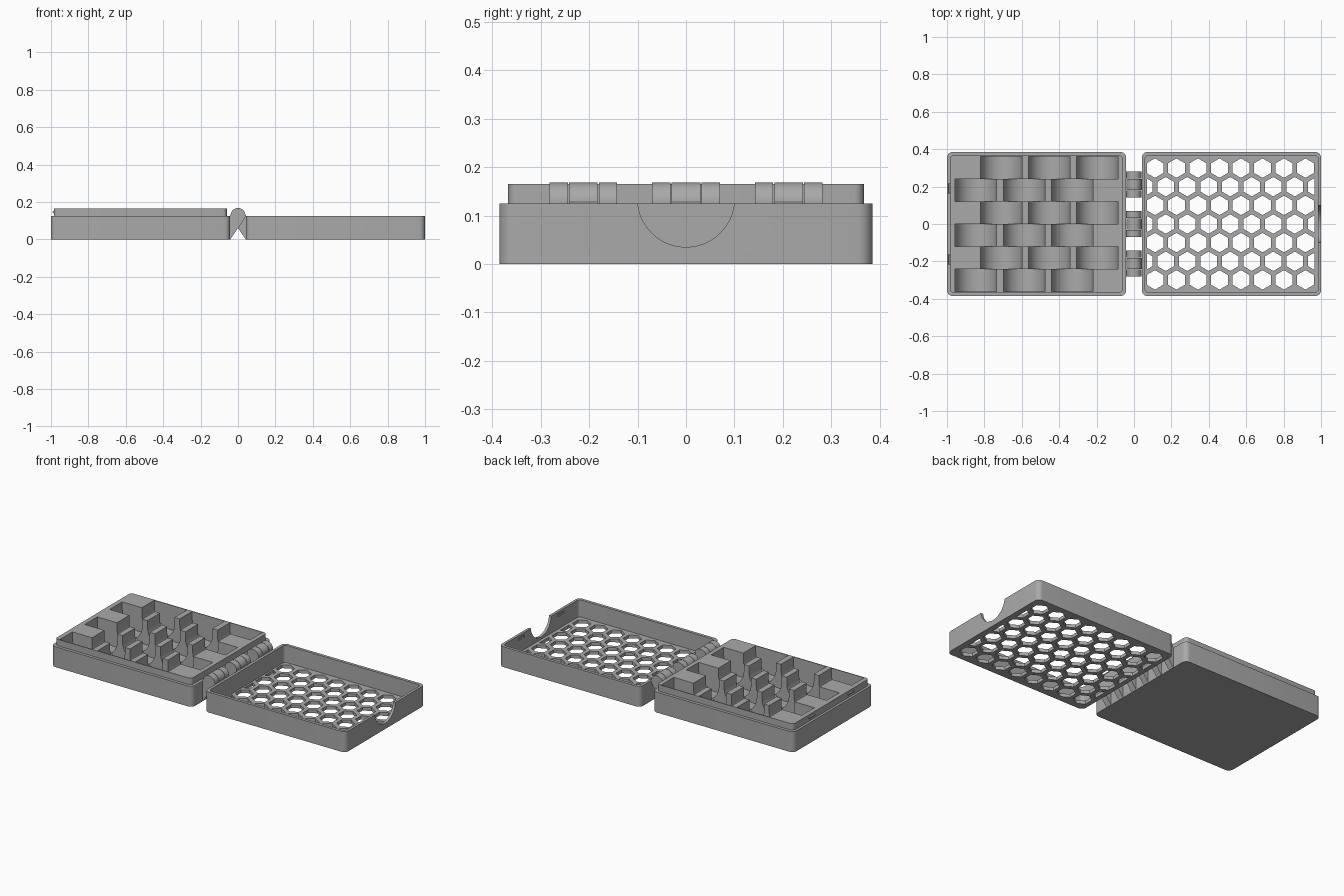
import bpy, bmesh
from math import pi, sin, cos, radians, sqrt
from mathutils import Vector

cube = bpy.data.objects.get("Cube")
if cube:
    bpy.data.objects.remove(cube)

grey = bpy.data.materials.new("plain_grey")
grey.use_nodes = True
grey.diffuse_color = (0.4, 0.4, 0.4, 1)
grey.node_tree.nodes["Principled BSDF"].inputs["Base Color"].default_value = (0.4, 0.4, 0.4, 1)


def prisms(name, items):
    """One object from several (outline, axis, start, end) extrusions."""
    bm = bmesh.new()
    for pts, axis, a, b in items:
        place = {"x": lambda u, v, w: (w, u, v),
                 "y": lambda u, v, w: (u, w, v),
                 "z": lambda u, v, w: (u, v, w)}[axis]
        low = [bm.verts.new(place(u, v, a)) for u, v in pts]
        high = [bm.verts.new(place(u, v, b)) for u, v in pts]
        bm.faces.new(low)
        bm.faces.new(high)
        for i in range(len(pts)):
            j = (i + 1) % len(pts)
            bm.faces.new((low[i], low[j], high[j], high[i]))
    bmesh.ops.recalc_face_normals(bm, faces=bm.faces)
    mesh = bpy.data.meshes.new(name)
    bm.to_mesh(mesh)
    bm.free()
    mesh.materials.append(grey)
    ob = bpy.data.objects.new(name, mesh)
    bpy.context.collection.objects.link(ob)
    return ob


def boolean(ob, cutter, operation="DIFFERENCE"):
    mod = ob.modifiers.new("cut", "BOOLEAN")
    mod.operation, mod.solver, mod.object = operation, "EXACT", cutter
    graph = bpy.context.evaluated_depsgraph_get()
    mesh = bpy.data.meshes.new_from_object(ob.evaluated_get(graph))
    ob.modifiers.clear()
    ob.data = mesh
    bpy.data.objects.remove(cutter)


def arc(cx, cy, r, start, end, n):
    steps = [radians(start + (end - start) * i / n) for i in range(n + 1)]
    return [(cx + r * cos(t), cy + r * sin(t)) for t in steps]


def rounded(x0, x1, y, r):
    pts = []
    for cx, cy, a in ((x1 - r, y - r, 0), (x0 + r, y - r, 90),
                      (x0 + r, r - y, 180), (x1 - r, r - y, 270)):
        pts += arc(cx, cy, r, a, a + 90, 6)
    return pts


RIM, TOP, HALF, LIP = 0.125, 0.165, 0.385, 0.367

# Tray: body with a raised lip
tray = prisms("tray", [(rounded(-1, -0.042, HALF, 0.03), "z", 0, RIM)])
lip = prisms("lip", [(rounded(-0.985, -0.06, LIP, 0.02), "z", 0.05, TOP)])
boolean(tray, lip, "UNION")

# Staggered round-bottomed wells, one set of rows at a time
pitch, radius, depth = 0.1207, 0.111, 0.0
for parity, first in ((0, -0.711), (1, -0.845)):
    wells = []
    for row in range(parity, 6, 2):
        y = 3 * pitch - row * pitch
        grow = 0.0004 if parity else 0
        y_high = y + grow
        y_low = y - pitch - (grow if row < 5 else 0)
        for k in range(3):
            x = first + k * 0.257
            outline = arc(x, RIM, radius, 180, 360, 28)
            outline += [(x + radius, 0.25), (x - radius, 0.25)]
            wells.append((outline, "y", y_low, y_high))
    boolean(tray, prisms("wells", wells))

# Lid: shallow box with a honeycomb floor
lid = prisms("lid", [(rounded(0.042, 1, HALF, 0.03), "z", 0, RIM)])
boolean(lid, prisms("cavity", [(rounded(0.059, 0.984, LIP, 0.02), "z", 0.02, 0.3)]))
step = 0.115
cells = []
for row in range(-3, 4):
    shift = 0.112 if row % 2 else 0.0545
    for k in range(8 if row % 2 else 9):
        hexagon = arc(shift + k * step, row * step * sqrt(3) / 2, 0.052, 30, 330, 5)
        cells.append((hexagon, "z", -0.05, 0.05))
honeycomb = prisms("honeycomb", cells)
boolean(honeycomb, prisms("limit", [(rounded(0.07, 0.965, 0.35, 0.02), "z", -0.04, 0.04)]),
        "INTERSECT")
boolean(lid, honeycomb)

# Finger notch and catch recesses in the lid's end wall
notch = arc(0, 0.135, 0.1, 180, 360, 32) + [(0.1, 0.3), (-0.1, 0.3)]
boolean(lid, prisms("notch", [(notch, "x", 0.95, 1.1)]))
slots = []
for side in (-1, 1):
    y = 0.19 * side
    slots.append(([(y - 0.03, 0.095), (y + 0.03, 0.095), (y + 0.03, 0.109),
                   (y - 0.03, 0.109)], "x", 0.97, 0.991))
boolean(lid, prisms("slots", slots))

# Catch bumps on the end of the lip
bumps = []
for side in (-1, 1):
    y = 0.19 * side
    bumps.append(([(-0.984, 0.138), (-0.991, 0.144), (-0.991, 0.148), (-0.984, 0.154)],
                  "y", y - 0.026, y + 0.026))
prisms("catch_bumps", bumps)

# Hinges: outer knuckles on the tray, middle knuckles on the lid
def knuckle(side):
    pts = arc(0, RIM + 0.003, 0.04, -20, 180, 20)
    pts += [(-0.05, RIM - 0.005), (-0.05, 0.0), (-0.042, 0.0)]
    return [(u * side, v) for u, v in pts]


outer, middle = [], []
for y in (-0.212, 0, 0.212):
    middle.append((knuckle(-1), "y", y - 0.0295, y + 0.0295))
    for s in (-1, 1):
        outer.append((knuckle(1), "y", y + s * 0.032, y + s * 0.07))
prisms("tray_knuckles", outer)
prisms("lid_knuckles", middle)

# Smooth the curved walls, keep the edges sharp
for ob in list(bpy.context.collection.objects):
    if ob.type == "MESH" and grey.name in ob.data.materials:
        bpy.ops.object.select_all(action="DESELECT")
        ob.select_set(True)
        bpy.context.view_layer.objects.active = ob
        bpy.ops.object.shade_smooth_by_angle(angle=radians(30))
